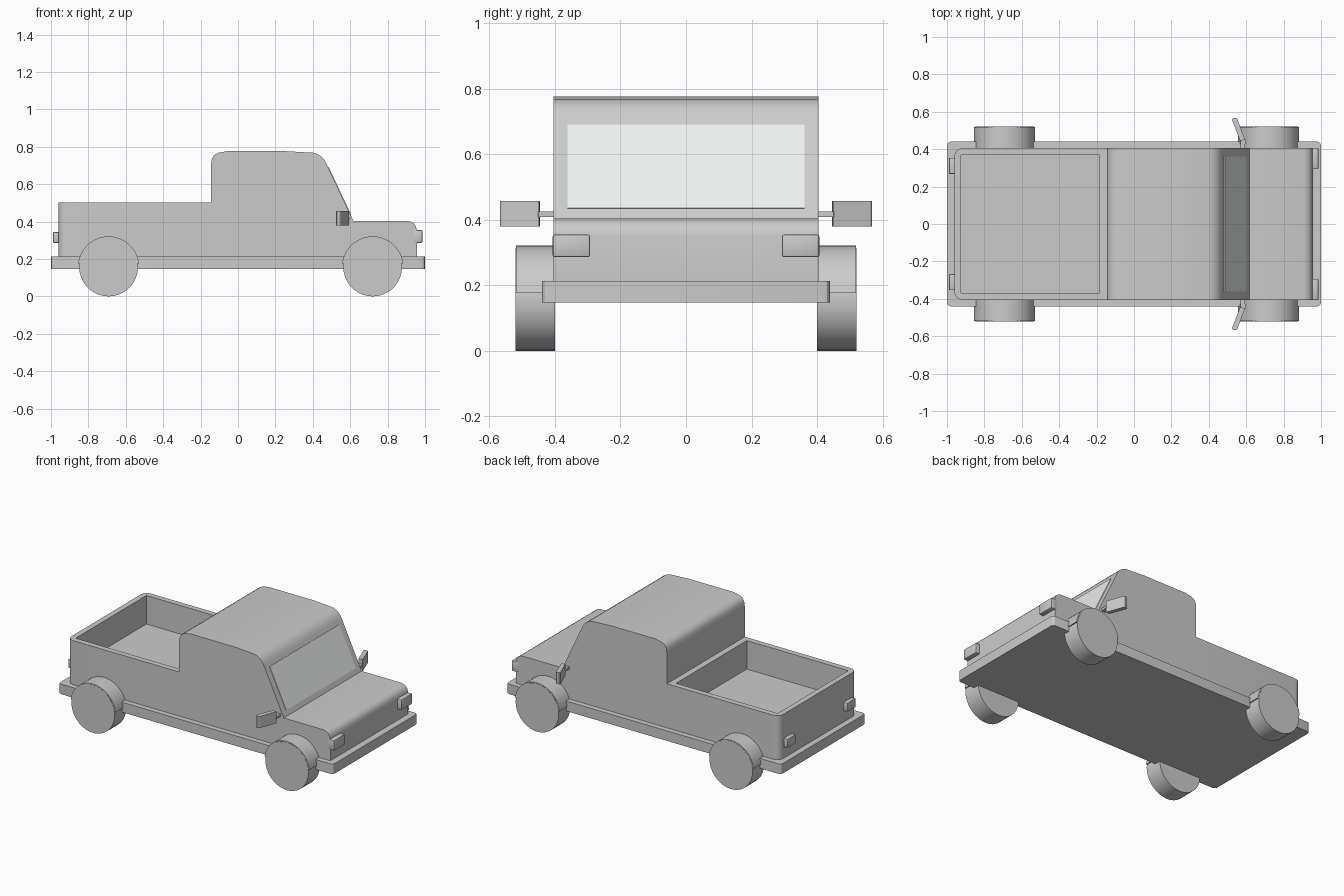
import bpy, bmesh, math
from mathutils import Matrix

if "Cube" in bpy.data.objects:
    bpy.data.objects.remove(bpy.data.objects["Cube"])


def make(name, bm, smooth=True):
    bmesh.ops.recalc_face_normals(bm, faces=bm.faces)
    me = bpy.data.meshes.new(name)
    bm.to_mesh(me)
    bm.free()
    ob = bpy.data.objects.new(name, me)
    bpy.context.collection.objects.link(ob)
    if smooth:
        bpy.ops.object.select_all(action='DESELECT')
        ob.select_set(True)
        bpy.context.view_layer.objects.active = ob
        bpy.ops.object.shade_smooth_by_angle(angle=math.radians(30))
    return ob


def prism(name, pts, axis, a, b):
    """Extrude a 2D outline along y (outline is x,z) or z (outline is x,y)."""
    bm = bmesh.new()
    place = (lambda p, t: (p[0], t, p[1])) if axis == 'y' else (lambda p, t: (p[0], p[1], t))
    lo = [bm.verts.new(place(p, a)) for p in pts]
    hi = [bm.verts.new(place(p, b)) for p in pts]
    bm.faces.new(lo)
    bm.faces.new(hi)
    n = len(pts)
    for i in range(n):
        j = (i + 1) % n
        bm.faces.new((lo[i], lo[j], hi[j], hi[i]))
    return make(name, bm)


def box(name, x, y, z, bevel=0):
    bm = bmesh.new()
    size = [r[1] - r[0] for r in (x, y, z)]
    mid = [(r[0] + r[1]) / 2 for r in (x, y, z)]
    bmesh.ops.create_cube(bm, size=1, matrix=Matrix.Translation(mid) @ Matrix.Diagonal((*size, 1)))
    if bevel:
        bmesh.ops.bevel(bm, geom=bm.edges[:], offset=bevel, segments=2, affect='EDGES', profile=0.5)
    return make(name, bm)


def arc(cx, cy, r, a0, a1, n):
    return [(cx + r * math.cos(math.radians(a0 + (a1 - a0) * i / n)),
             cy + r * math.sin(math.radians(a0 + (a1 - a0) * i / n))) for i in range(n + 1)]


# Chassis slab whose ends form the bumpers
r = 0.02
prism("chassis_and_bumpers",
      arc(1 - r, 0.44 - r, r, 0, 90, 3) + arc(-1 + r, 0.44 - r, r, 90, 180, 3)
      + arc(-1 + r, -0.44 + r, r, 180, 270, 3) + arc(1 - r, -0.44 + r, r, 270, 360, 3),
      'z', 0.147, 0.213)

# Cab and hood from one side profile
cab = [(-0.145, 0.21), (-0.145, 0.70), (-0.14, 0.735), (-0.128, 0.755), (-0.105, 0.768), (-0.06, 0.776),
       (0.26, 0.776), (0.40, 0.768), (0.425, 0.761), (0.445, 0.748), (0.46, 0.732), (0.472, 0.712),
       (0.617, 0.404), (0.905, 0.404), (0.925, 0.399), (0.94, 0.39), (0.951, 0.375), (0.956, 0.35),
       (0.956, 0.21)]
prism("cab_and_hood", cab, 'y', -0.405, 0.405)

# Windshield lying on the sloped face
slope = (0.472 - 0.617) / (0.712 - 0.404)
sx = lambda z: 0.617 + (z - 0.404) * slope
glass = prism("windshield", [(sx(0.435) + .003, 0.436), (sx(0.69) + .003, 0.691),
                             (sx(0.69) - .01, 0.686), (sx(0.435) - .01, 0.431)], 'y', -0.362, 0.362)
mat = bpy.data.materials.new("glass")
mat.diffuse_color = (0.84, 0.88, 0.86, 1)
mat.use_nodes = True
mat.node_tree.nodes["Principled BSDF"].inputs["Base Color"].default_value = mat.diffuse_color
glass.data.materials.append(mat)

# Cargo bed with rounded rear corners, hollowed out
r = 0.045
bed = prism("cargo_bed", [(-0.145, 0.405)] + arc(-0.961 + r, 0.405 - r, r, 90, 180, 6)
            + arc(-0.961 + r, -0.405 + r, r, 180, 270, 6) + [(-0.145, -0.405)], 'z', 0.21, 0.503)
cutter = box("bed_cutter", (-0.925, -0.185), (-0.368, 0.368), (0.315, 0.7))
cutter.hide_render = True
mod = bed.modifiers.new("hollow", 'BOOLEAN')
mod.operation = 'DIFFERENCE'
mod.solver = 'EXACT'
mod.object = cutter
bpy.context.view_layer.objects.active = bed
bpy.ops.object.modifier_apply(modifier="hollow")
bpy.data.objects.remove(cutter)

for s, side in ((-1, "right"), (1, "left")):
    span = lambda a, b: (min(s * a, s * b), max(s * a, s * b))

    # Wheels with half-round fenders
    for x, end in ((0.72, "front"), (-0.692, "rear")):
        prism(f"{end}_{side}_wheel", arc(x, 0.157, 0.157, 0, 350, 35), 'y', *span(0.40, 0.52))
        prism(f"{end}_{side}_fender", arc(x, 0.157, 0.164, 7, 173, 20), 'y', *span(0.40, 0.519))

    # Head and tail lights
    box(f"{side}_headlight", (0.94, 0.986), span(0.293, 0.407), (0.286, 0.355), 0.006)
    box(f"{side}_taillight", (-0.988, -0.95), span(0.268, 0.354), (0.286, 0.343), 0.003)

    # Side mirror: tapered arm and angled plate
    prism(f"{side}_mirror_arm", [(0.592, s * 0.40), (0.597, s * 0.45), (0.572, s * 0.46), (0.565, s * 0.40)],
          'z', 0.408, 0.425)
    prism(f"{side}_mirror", [(0.594, s * 0.449), (0.552, s * 0.563), (0.545, s * 0.568), (0.528, s * 0.565),
                             (0.524, s * 0.556), (0.567, s * 0.446)], 'z', 0.38, 0.457)
